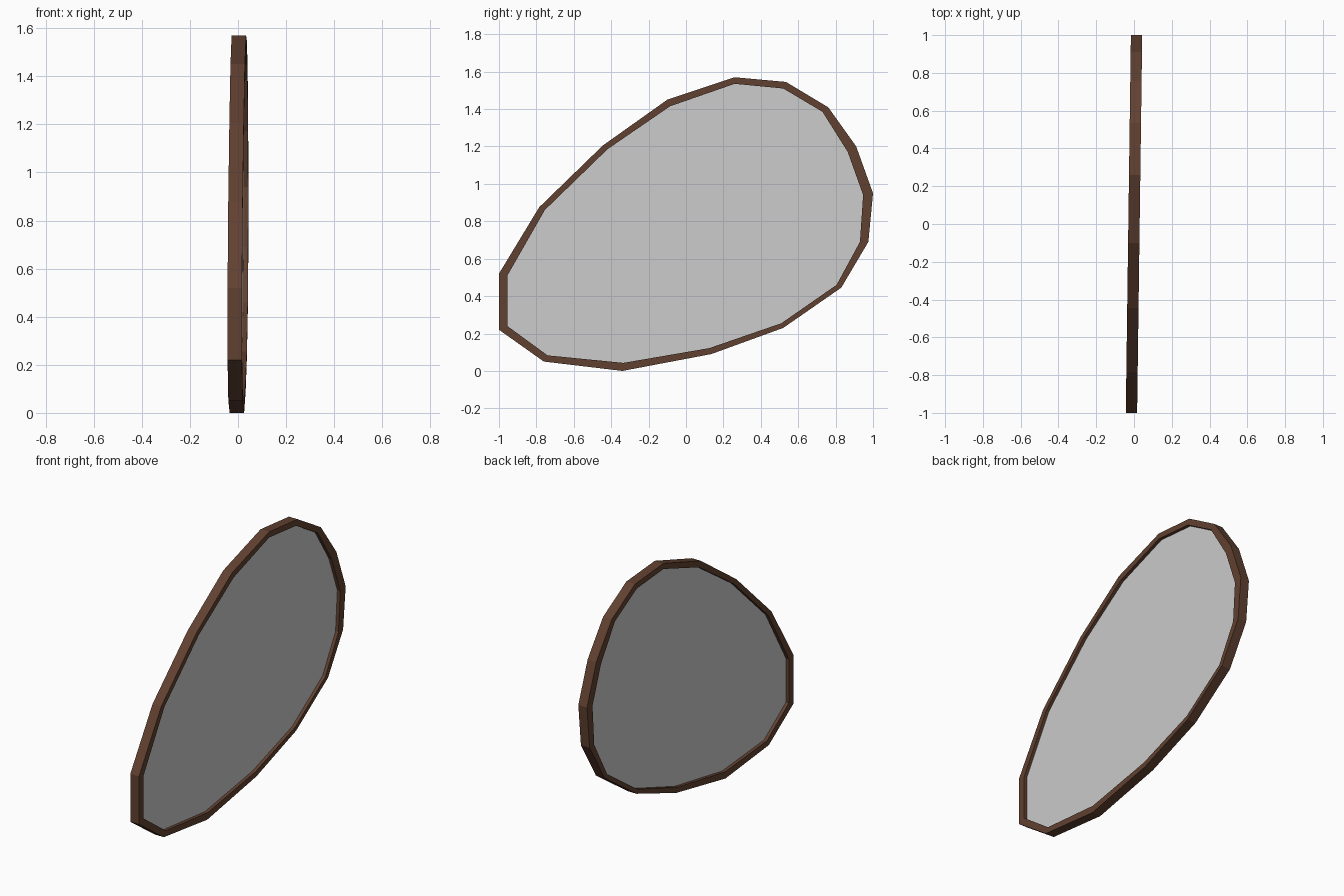
import bpy, bmesh

if "Cube" in bpy.data.objects:
    bpy.data.objects.remove(bpy.data.objects["Cube"])

# outlines as (y, z)
OUTER = [(-1, .52), (-.785, .875), (-.445, 1.205), (-.10, 1.45), (.26, 1.57), (.535, 1.545),
         (.76, 1.41), (.91, 1.20), (1, .95), (.975, .69), (.83, .445), (.52, .23),
         (.135, .09), (-.34, 0), (-.76, .05), (-1, .22)]
INNER = [(-.955, .51), (-.755, .86), (-.42, 1.185), (-.085, 1.415), (.26, 1.535), (.52, 1.51),
         (.73, 1.385), (.865, 1.17), (.947, .94), (.93, .69), (.805, .46), (.51, .255),
         (.125, .122), (-.335, .043), (-.74, .083), (-.955, .24)]
SLOPE = 0.0135   # the mirror is turned slightly about z
DEPTH = 0.03     # half depth of the frame
PANE = 0.01      # half thickness of the pane


def ring(bm, points, x):
    return [bm.verts.new((x + SLOPE * y, y, z)) for y, z in points]


def bridge(bm, a, b):
    for i in range(len(a)):
        j = (i + 1) % len(a)
        bm.faces.new((a[i], a[j], b[j], b[i]))


def finish(bm, name):
    bmesh.ops.recalc_face_normals(bm, faces=bm.faces)
    mesh = bpy.data.meshes.new(name)
    bm.to_mesh(mesh)
    bm.free()
    obj = bpy.data.objects.new(name, mesh)
    bpy.context.collection.objects.link(obj)
    return obj


# wooden frame: closed rectangular section swept round the outline
bm = bmesh.new()
rings = [ring(bm, OUTER, -DEPTH), ring(bm, OUTER, DEPTH),
         ring(bm, INNER, DEPTH), ring(bm, INNER, -DEPTH)]
for k in range(4):
    bridge(bm, rings[k], rings[(k + 1) % 4])
frame = finish(bm, "mirror_frame")
wood = bpy.data.materials.new("wood")
wood.diffuse_color = (0.12, 0.053, 0.03, 1)
wood.use_nodes = True
wood.node_tree.nodes["Principled BSDF"].inputs["Base Color"].default_value = wood.diffuse_color
frame.data.materials.append(wood)

# glass pane recessed on both sides
bm = bmesh.new()
back, front = ring(bm, INNER, -PANE), ring(bm, INNER, PANE)
bridge(bm, back, front)
bm.faces.new(back)
bm.faces.new(front)
finish(bm, "mirror_pane")
